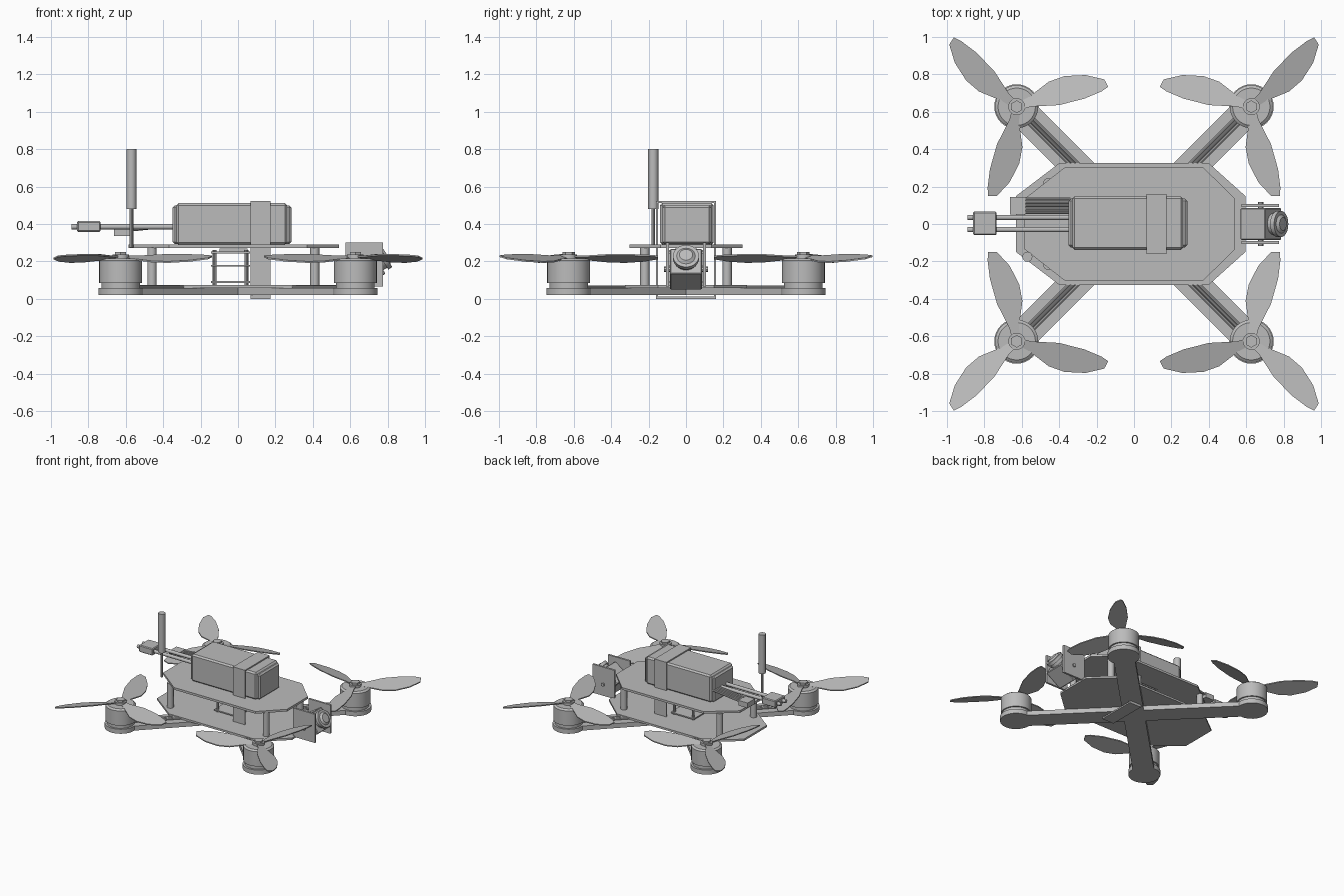
import bpy, bmesh, math
from mathutils import Vector, Matrix

cube = bpy.data.objects.get("Cube")
if cube:
    bpy.data.objects.remove(cube, do_unlink=True)

GREY = (0.5, 0.5, 0.5, 1)
grey = bpy.data.materials.new("plain grey")
grey.use_nodes = True
grey.diffuse_color = GREY
grey.node_tree.nodes["Principled BSDF"].inputs["Base Color"].default_value = GREY


def finish(name, bm):
    bmesh.ops.recalc_face_normals(bm, faces=bm.faces)
    mesh = bpy.data.meshes.new(name)
    bm.to_mesh(mesh)
    bm.free()
    mesh.materials.append(grey)
    ob = bpy.data.objects.new(name, mesh)
    bpy.context.collection.objects.link(ob)
    return ob


def box(name, x, y, z, bevel=0):
    """Box from (min, max) pairs."""
    bm = bmesh.new()
    size = [p[1] - p[0] for p in (x, y, z)]
    mid = [(p[0] + p[1]) / 2 for p in (x, y, z)]
    bmesh.ops.create_cube(bm, size=1, matrix=Matrix.Translation(mid) @ Matrix.Diagonal((*size, 1)))
    if bevel:
        bmesh.ops.bevel(bm, geom=bm.edges[:], offset=bevel, segments=1, affect='EDGES')
    return finish(name, bm)


def rod(name, a, b, r, sides=24, r2=None):
    """Cylinder or cone from point a to point b."""
    a, b = Vector(a), Vector(b)
    d = b - a
    m = Matrix.Translation((a + b) / 2) @ d.to_track_quat('Z', 'Y').to_matrix().to_4x4()
    bm = bmesh.new()
    bmesh.ops.create_cone(bm, cap_ends=True, segments=sides, radius1=r,
                          radius2=r if r2 is None else r2, depth=d.length, matrix=m)
    ob = finish(name, bm)
    if sides > 8:
        for p in ob.data.polygons:
            p.use_smooth = len(p.vertices) == 4
        for e in ob.data.edges:
            e.use_edge_sharp = False
        ob.data.set_sharp_from_angle(angle=math.radians(35))
    return ob


def plate(name, outline, thick):
    """Polygon of 3D points, thickened upward."""
    bm = bmesh.new()
    face = bm.faces.new([bm.verts.new(p) for p in outline])
    top = bmesh.ops.extrude_face_region(bm, geom=[face])["geom"]
    bmesh.ops.translate(bm, vec=(0, 0, thick), verts=[v for v in top if isinstance(v, bmesh.types.BMVert)])
    return finish(name, bm)


def deck(name, x0, x1, cx0, cx1, y, cy, z, thick):
    half = [(x0, cy), (cx0, y), (cx1, y), (x1, cy)]
    outline = half + [(px, -py) for px, py in reversed(half)]
    return plate(name, [(px, py, z) for px, py in outline], thick)


# Frame decks
deck("lower_deck", -0.63, 0.595, -0.4, 0.4, 0.325, 0.15, 0.058, 0.016)
deck("upper_deck", -0.585, 0.54, -0.37, 0.37, 0.303, 0.135, 0.272, 0.018)
for x in (-0.46, 0.41):
    for y in (-0.22, 0.22):
        rod("deck_standoff", (x, y, 0.07), (x, y, 0.275), 0.025, 16)

# Arms, motors and three-bladed propellers, mirrored into four corners
C = 0.627
BLADE = [(0.02, -0.02), (0.08, -0.035), (0.2, -0.085), (0.29, -0.092), (0.4, -0.068), (0.49, -0.02),
         (0.5, 0.024), (0.46, 0.038), (0.36, 0.052), (0.22, 0.05), (0.08, 0.02), (0.02, 0.02)]
for sx in (-1, 1):
    for sy in (-1, 1):
        corner = "%s_%s" % ("front" if sy < 0 else "back", "left" if sx > 0 else "right")

        def at(u, v, z):
            """Point at u along the arm's diagonal and v across it."""
            k = math.sqrt(0.5)
            return (sx * (u - v) * k, sy * (u + v) * k, z)

        R = C * math.sqrt(2)
        plate("arm_" + corner, [at(0, -0.08, 0.02), at(R, -0.08, 0.02), at(R, 0.08, 0.02), at(0, 0.08, 0.02)], 0.037)
        rod("arm_end_" + corner, at(R, 0, 0.02), at(R, 0, 0.057), 0.12, 32)
        for v in (-0.018, 0, 0.018):
            rod("motor_wire_" + corner, at(0.4, v, 0.064), at(R - 0.08, v, 0.064), 0.008, 8)
        rod("motor_base_" + corner, at(R, 0, 0.055), at(R, 0, 0.088), 0.104, 32)
        rod("motor_bell_" + corner, at(R, 0, 0.084), at(R, 0, 0.205), 0.115, 32)
        rod("motor_cap_" + corner, at(R, 0, 0.205), at(R, 0, 0.216), 0.115, 32, 0.1)
        rod("prop_hub_" + corner, at(R, 0, 0.21), at(R, 0, 0.236), 0.045)
        rod("prop_nut_" + corner, at(R, 0, 0.23), at(R, 0, 0.25), 0.034, 6)
        for i in range(3):
            ang = math.radians(120 * i)
            c, s = math.cos(ang), math.sin(ang)
            pts = [at(R + r * c - n * s, r * s + n * c, 0.217 + 0.27 * n) for r, n in BLADE]
            plate("prop_blade_" + corner, pts, 0.008)

# Electronics stack between the decks
for z in (0.085, 0.172, 0.243):
    box("circuit_board", (-0.145, 0.065), (-0.105, 0.105), (z, z + 0.01))
for x in (-0.125, 0.045):
    for y in (-0.085, 0.085):
        rod("stack_post", (x, y, 0.07), (x, y, 0.26), 0.01, 8)
box("board_chip", (-0.1, 0.05), (-0.06, 0.06), (0.25, 0.268))

# Battery and the strap wrapped round the whole frame
box("battery_core", (-0.35, 0.285), (-0.125, 0.135), (0.292, 0.5), 0.012)
box("battery_wrap", (-0.33, 0.262), (-0.138, 0.148), (0.29, 0.512), 0.012)
SX = (0.067, 0.175)
box("strap_top", SX, (-0.155, 0.16), (0.512, 0.522))
box("strap_bottom", SX, (-0.155, 0.16), (0, 0.012))
box("strap_side", SX, (-0.16, -0.15), (0, 0.522))
box("strap_side", SX, (0.15, 0.16), (0, 0.522))

# Battery leads and connectors
for y in (-0.03, 0.035):
    rod("power_lead", (-0.75, y, 0.385), (-0.34, y, 0.385), 0.014, 12)
    rod("power_pin", (-0.89, y, 0.385), (-0.85, y, 0.385), 0.014, 12)
box("power_connector", (-0.86, -0.735), (-0.06, 0.066), (0.358, 0.415), 0.006)
for i in range(5):
    y = 0.062 + 0.018 * i
    rod("balance_lead", (-0.6, y, 0.365), (-0.34, y, 0.392), 0.008, 8)
box("balance_connector", (-0.662, -0.58), (0.052, 0.145), (0.335, 0.377))

# Antenna
rod("antenna_wire", (-0.57, -0.175, 0.275), (-0.57, -0.175, 0.49), 0.01, 8)
rod("antenna_tube", (-0.57, -0.175, 0.48), (-0.57, -0.175, 0.8), 0.027, 16)

# Camera tilted upward between two side plates
for y in (-0.108, 0.092):
    box("camera_mount", (0.575, 0.775), (y, y + 0.016), (0.065, 0.3))
tilt = math.radians(33)
aim = Vector((math.cos(tilt), 0, math.sin(tilt)))
mid = Vector((0.678, 0, 0.158))
body = box("camera_body", (-0.08, 0.08), (-0.085, 0.085), (-0.08, 0.08), 0.005)
body.matrix_world = Matrix.Translation(mid) @ Matrix.Rotation(-tilt, 4, 'Y')
rod("lens_barrel", mid + aim * 0.07, mid + aim * 0.105, 0.058)
rod("lens_ring", mid + aim * 0.105, mid + aim * 0.13, 0.07)
rod("lens_glass", mid + aim * 0.13, mid + aim * 0.142, 0.05, 24, 0.035)
for y in (-0.1, 0.1):
    rod("camera_bolt", (mid.x, y * 0.8, mid.z), (mid.x, y * 1.18, mid.z), 0.014, 8)
